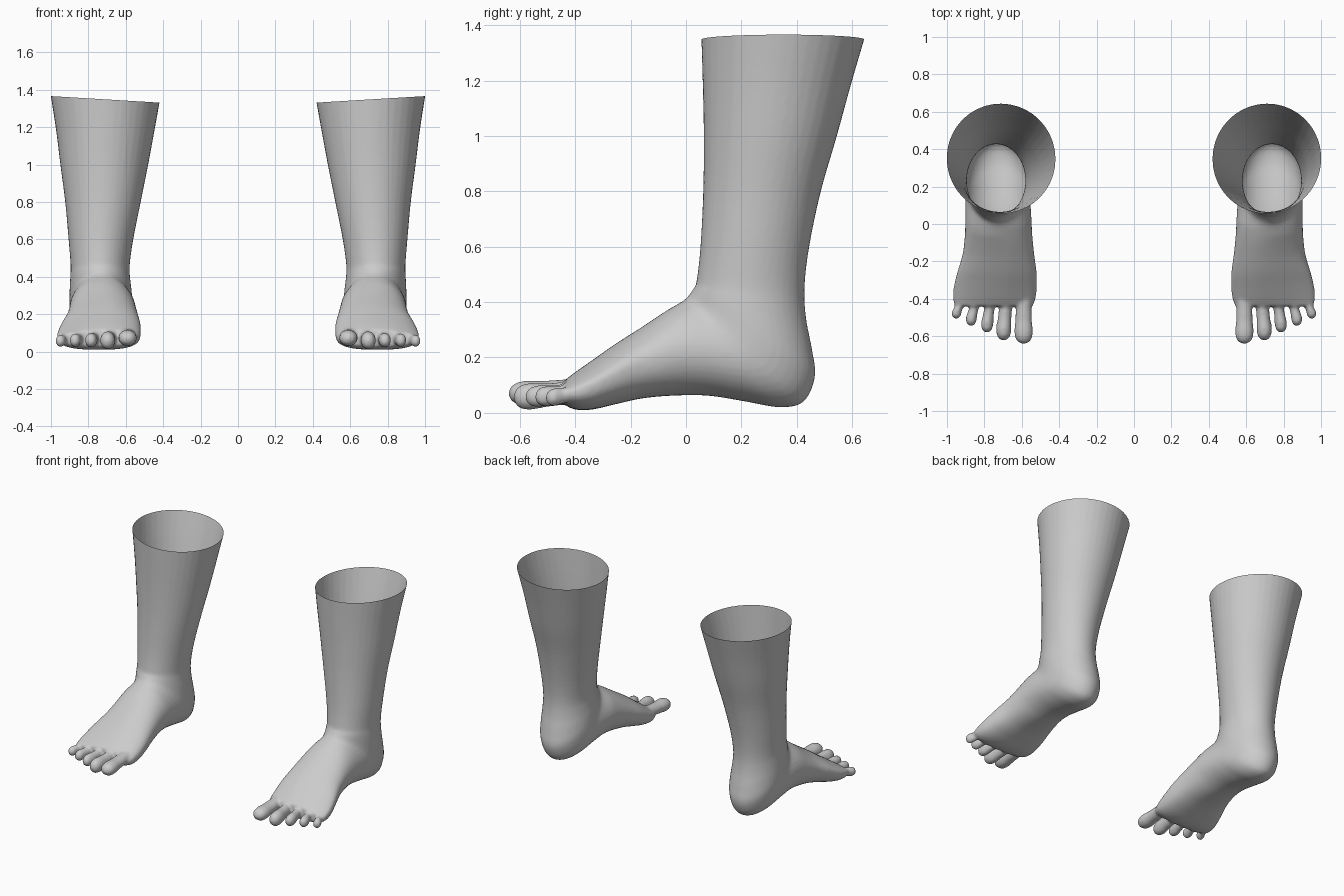
import bpy, bmesh, math
from mathutils import Vector

if "Cube" in bpy.data.objects:
    bpy.data.objects.remove(bpy.data.objects["Cube"])

skin = bpy.data.materials.new("light_grey")
skin.diffuse_color = (0.6, 0.6, 0.6, 1)
skin.use_nodes = True
skin.node_tree.nodes["Principled BSDF"].inputs["Base Color"].default_value = skin.diffuse_color

# Sections from shin to toe roots:
# front/top point y, z; back/bottom point y, z; centre x; half width
RINGS = [
    (.053, 1.42, .665, 1.42, .707, .303),
    (.060, 1.20, .600, 1.20, .709, .266),
    (.064, 1.00, .545, 1.00, .715, .235),
    (.062, .80, .487, .80, .722, .202),
    (.052, .60, .445, .60, .733, .173),
    (.038, .475, .428, .45, .737, .158),
    (.028, .450, .434, .34, .737, .160),
    (.020, .438, .455, .23, .735, .165),
    (.014, .430, .466, .13, .733, .168),
    (.008, .422, .425, .04, .730, .170),
    (.002, .415, .340, .02, .728, .172),
    (-.010, .405, .220, .04, .727, .174),
    (-.035, .390, .080, .062, .725, .177),
    (-.090, .358, -.050, .062, .724, .181),
    (-.170, .307, -.160, .052, .725, .192),
    (-.260, .250, -.260, .030, .733, .212),
    (-.340, .193, -.340, .012, .742, .222),
    (-.400, .150, -.400, .012, .747, .220),
    (-.440, .118, -.440, .030, .750, .208),
]

# Toes: root x, tip x, tip y, half width, tip centre z, half height
TOES = [
    (.590, .590, -.640, .050, .070, .044),
    (.680, .697, -.622, .041, .057, .049),
    (.760, .786, -.580, .033, .058, .040),
    (.835, .871, -.545, .030, .058, .037),
    (.905, .950, -.506, .027, .055, .033),
]


def dense(rings, steps=4):
    """Smooth the sequence of sections with a Catmull-Rom spline."""
    out = []
    for i in range(len(rings) - 1):
        p0, p1 = rings[max(i - 1, 0)], rings[i]
        p2, p3 = rings[i + 1], rings[min(i + 2, len(rings) - 1)]
        for s in range(steps):
            t = s / steps
            out.append([b + .5 * t * (c - a + t * (2 * a - 5 * b + 4 * c - d
                        + t * (3 * (b - c) + d - a)))
                        for a, b, c, d in zip(p0, p1, p2, p3)])
    return out + [list(rings[-1])]


def loft(bm, rings, foot=False, n=40):
    """Skin closed sections and cap both ends."""
    loops = []
    for yt, zt, yb, zb, xc, hw in rings:
        mid = Vector((xc, (yt + yb) / 2, (zt + zb) / 2))
        up = Vector((0, (yt - yb) / 2, (zt - zb) / 2))
        front = min(max(-yb / .3, 0), 1) if foot else 0
        loop = []
        for k in range(n):
            t = 2 * math.pi * k / n
            c, s = math.cos(t), math.sin(t)
            # flatter sole, and instep that falls to the outer side
            e = 2 / (2 + .8 * front) if s < 0 else 1
            a = math.copysign(abs(c) ** e, c)
            b = math.copysign(abs(s) ** e, s)
            if b > 0:
                b *= 1 - front * .22 * max(a + .3, 0)
            loop.append(bm.verts.new(mid + Vector((hw * a, 0, 0)) + up * b))
        loops.append(loop)
    for p, q in zip(loops, loops[1:]):
        for k in range(n):
            j = (k + 1) % n
            bm.faces.new((p[k], p[j], q[j], q[k]))
    bm.faces.new(loops[0][::-1])
    bm.faces.new(loops[-1])


def toe_rings(x0, x1, tip, hw, zc, hz):
    root = -.37
    rings = []
    for f, k in ((0, .85), (.3, .84), (.55, .88), (.75, 1), (.87, .93),
                 (.95, .7), (.99, .36), (1, .12)):
        y = root + (tip - root) * f
        z = zc + .022 * (1 - f) ** 1.5
        rings.append((y, z + hz * k, y, z - hz * k, x0 + (x1 - x0) * min(f * 1.3, 1), hw * k))
    return rings


# Leg, foot and toes as overlapping solids
bm = bmesh.new()
loft(bm, dense(RINGS), foot=True)
for toe in TOES:
    loft(bm, toe_rings(*toe), n=24)
bmesh.ops.recalc_face_normals(bm, faces=bm.faces[:])
raw = bpy.data.meshes.new("foot_parts")
bm.to_mesh(raw)
bm.free()
helper = bpy.data.objects.new("foot_helper", raw)
bpy.context.collection.objects.link(helper)

# Fuse into one skin and soften the joins
fuse = helper.modifiers.new("fuse", 'REMESH')
fuse.mode = 'VOXEL'
fuse.voxel_size = .009
soft = helper.modifiers.new("soften", 'SMOOTH')
soft.factor = .5
soft.iterations = 5
graph = bpy.context.evaluated_depsgraph_get()
fused = bpy.data.meshes.new_from_object(helper.evaluated_get(graph))
bpy.data.objects.remove(helper)

# Open the shin with a slightly tilted cut, then make both sides
for name, side in (("right_foot", 1), ("left_foot", -1)):
    bm = bmesh.new()
    bm.from_mesh(fused)
    bmesh.ops.bisect_plane(bm, geom=bm.verts[:] + bm.edges[:] + bm.faces[:],
                           plane_co=(.705, 0, 1.348), plane_no=(-.06, 0, 1),
                           clear_outer=True)
    if side < 0:
        for v in bm.verts:
            v.co.x *= -1
        bmesh.ops.reverse_faces(bm, faces=bm.faces[:])
    for f in bm.faces:
        f.smooth = True
        f.material_index = 0
    mesh = bpy.data.meshes.new(name)
    bm.to_mesh(mesh)
    bm.free()
    mesh.materials.clear()
    mesh.materials.append(skin)
    bpy.context.collection.objects.link(bpy.data.objects.new(name, mesh))
